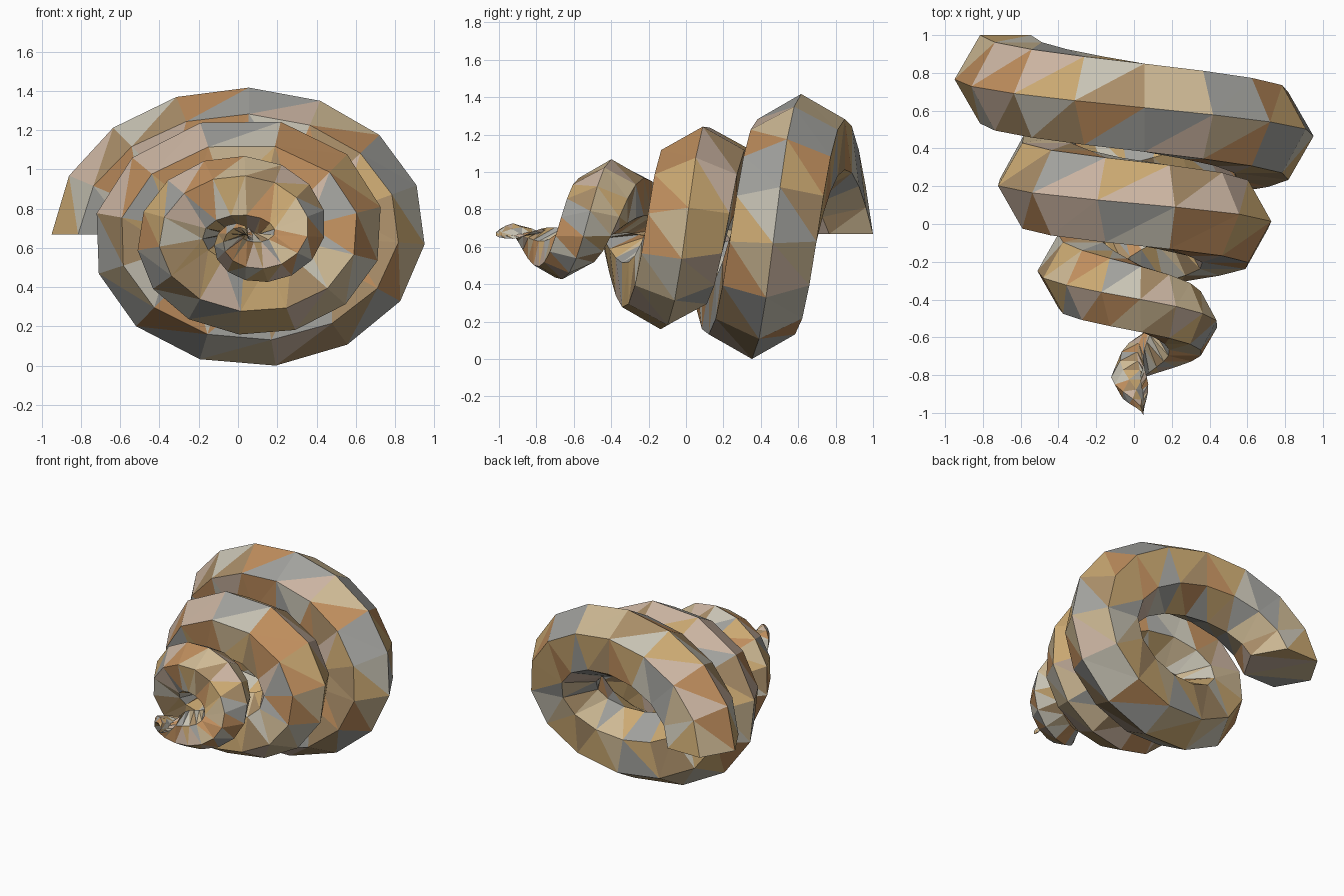
import bpy, bmesh, math, random

if "Cube" in bpy.data.objects:
    bpy.data.objects.remove(bpy.data.objects["Cube"])

random.seed(4)
STEPS, SIDES = 47, 6
AXIS_X, AXIS_Z, FLAT = 0.05, 0.688, 0.7   # coil axis along y, flattened in z

# Coil profile: step, turn angle, coil radius, tube radius
KEYS = [(0, 0, .73, .27), (8, 184, .635, .268), (15, 370, .52, .262),
        (20.5, 540, .44, .25), (27.4, 720, .34, .222), (34.9, 900, .22, .172),
        (42.9, 1080, .065, .09), (47, 1175, 0, .018)]


def slope(i, c):
    a, b = KEYS[max(i - 1, 0)], KEYS[min(i + 1, len(KEYS) - 1)]
    return (b[c] - a[c]) / (b[0] - a[0])


def sample(k, c):
    """Smooth interpolation of one profile column."""
    i = max(n for n in range(len(KEYS) - 1) if KEYS[n][0] <= k)
    p, q = KEYS[i], KEYS[i + 1]
    h = q[0] - p[0]
    t = (k - p[0]) / h
    return ((2*t**3 - 3*t*t + 1) * p[c] + (t**3 - 2*t*t + t) * h * slope(i, c)
            + (3*t*t - 2*t**3) * q[c] + (t**3 - t*t) * h * slope(i + 1, c))


# Six-sided tube swept along the tapering flattened helix
bm = bmesh.new()
rings = []
for k in range(STEPS + 1):
    phi = math.radians(sample(k, 1))
    coil, tube = sample(k, 2), sample(k, 3)
    y = 0.766 - k * 1.766 / STEPS
    ring = []
    for j in range(SIDES):
        a = math.tau * j / SIDES
        out = tube * math.cos(a)
        ring.append(bm.verts.new((AXIS_X - (coil + out) * math.cos(phi),
                                  y + tube * math.sin(a),
                                  AXIS_Z + (FLAT * coil + out) * math.sin(phi))))
    rings.append(ring)
for r, s in zip(rings, rings[1:]):
    for j in range(SIDES):
        n = (j + 1) % SIDES
        bm.faces.new((r[j], r[n], s[n], s[j]))
bm.faces.new(rings[0][::-1])
bm.faces.new(rings[-1])

# Stand on the ground, split into flat triangles
low = min(v.co.z for v in bm.verts)
for v in bm.verts:
    v.co.z -= low
bmesh.ops.triangulate(bm, faces=bm.faces[:])
bmesh.ops.recalc_face_normals(bm, faces=bm.faces[:])

# Mottled shell colours, one per facet
PALETTE = [("tan", (.62, .49, .30)), ("rust", (.52, .27, .11)),
           ("ochre", (.60, .40, .17)), ("stone", (.58, .55, .46)),
           ("brown", (.40, .27, .14)), ("pink_beige", (.60, .46, .36)),
           ("grey", (.36, .36, .34))]
for f in bm.faces:
    f.material_index = random.randrange(len(PALETTE))
mesh = bpy.data.meshes.new("spiral_shell")
bm.to_mesh(mesh)
bm.free()
for name, rgb in PALETTE:
    mat = bpy.data.materials.new(name)
    mat.diffuse_color = (*rgb, 1)
    mat.use_nodes = True
    mat.node_tree.nodes["Principled BSDF"].inputs["Base Color"].default_value = mat.diffuse_color
    mesh.materials.append(mat)
shell = bpy.data.objects.new("spiral_shell", mesh)
bpy.context.collection.objects.link(shell)
